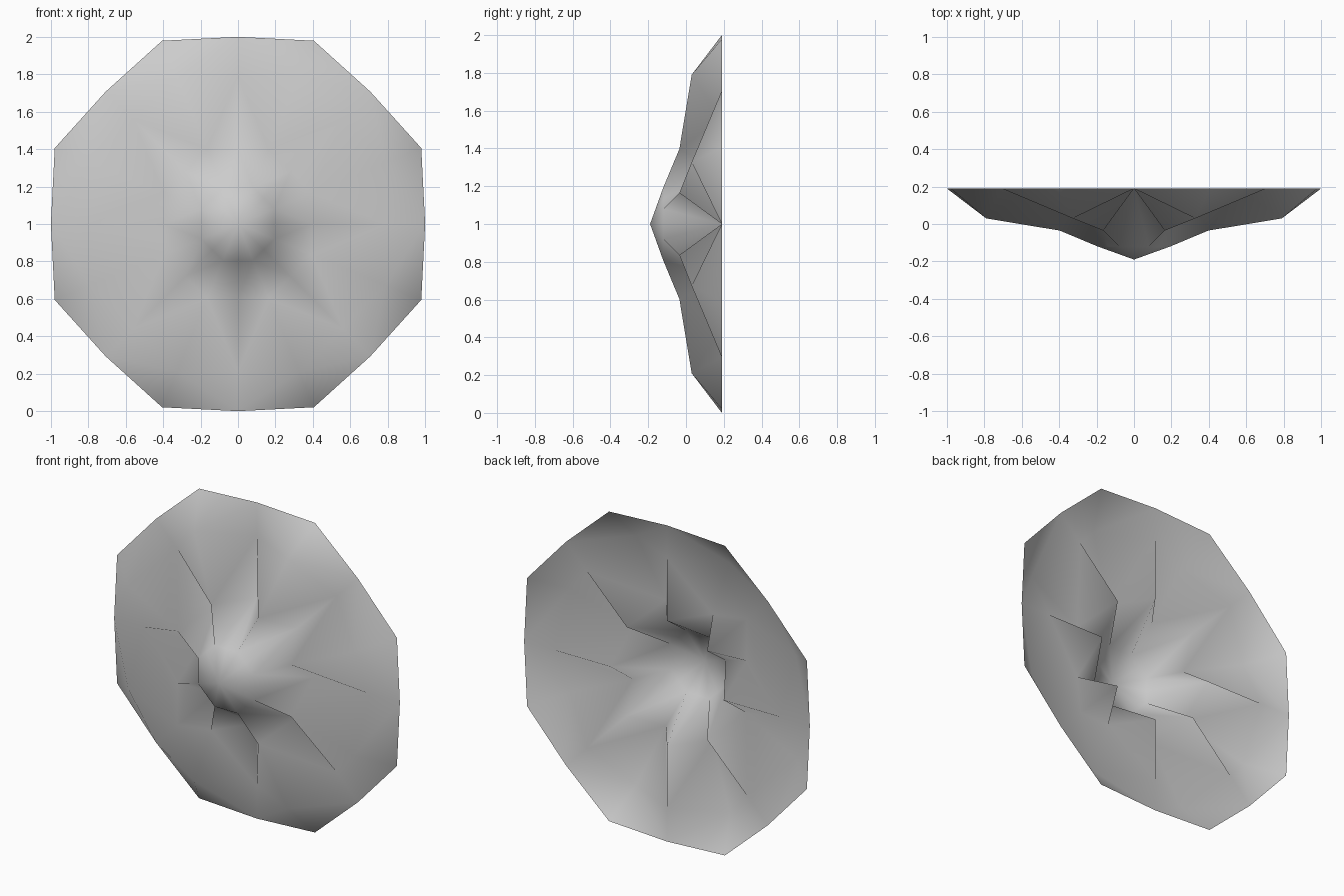
import bpy
import bmesh
from math import cos, sin, pi

if "Cube" in bpy.data.objects:
    bpy.data.objects.remove(bpy.data.objects["Cube"], do_unlink=True)

grey = bpy.data.materials.new("plain_grey")
grey.use_nodes = True
colour = (0.6, 0.6, 0.6, 1)
grey.diffuse_color = colour
grey.node_tree.nodes["Principled BSDF"].inputs["Base Color"].default_value = colour

SPOKES = 8
# (radius, depth) from the tip outward
ridge_profile = [(0.21, -0.12), (0.43, -0.035), (0.855, 0.03), (1.06, 0.19)]
valley_profile = [(0.194, -0.12), (0.397, 0.19), (0.79, 0.19), (1.0, 0.19)]


def spoke(bm, profile, angle):
    return [bm.verts.new((r * cos(angle), y, 1 + r * sin(angle)))
            for r, y in profile]


# Pleated canopy: ridges and valleys alternate around a pointed tip
bm = bmesh.new()
tip = bm.verts.new((0, -0.19, 1))
step = 2 * pi / SPOKES
valleys = [spoke(bm, valley_profile, i * step) for i in range(SPOKES)]
ridges = [spoke(bm, ridge_profile, (i + 0.5) * step) for i in range(SPOKES)]

for i in range(SPOKES):
    ridge = ridges[i]
    for valley in (valleys[i], valleys[(i + 1) % SPOKES]):
        bm.faces.new((tip, ridge[0], valley[0]))
        for k in range(len(ridge) - 1):
            # Each wall folds from a ridge point down to the next valley point
            bm.faces.new((ridge[k], ridge[k + 1], valley[k + 1]))
            bm.faces.new((ridge[k], valley[k + 1], valley[k]))

# Face the whole sheet forward
bm.normal_update()
for face in bm.faces:
    if face.normal.y > 0:
        face.normal_flip()
    face.smooth = True

# Flat walls lying along the view axis take their winding from neighbours
bmesh.ops.recalc_face_normals(bm, faces=bm.faces)
bm.normal_update()
if sum(f.normal.y for f in bm.faces) > 0:
    bmesh.ops.reverse_faces(bm, faces=bm.faces)

mesh = bpy.data.meshes.new("pleated_canopy")
bm.to_mesh(mesh)
bm.free()
mesh.materials.append(grey)
canopy = bpy.data.objects.new("pleated_canopy", mesh)
bpy.context.collection.objects.link(canopy)
